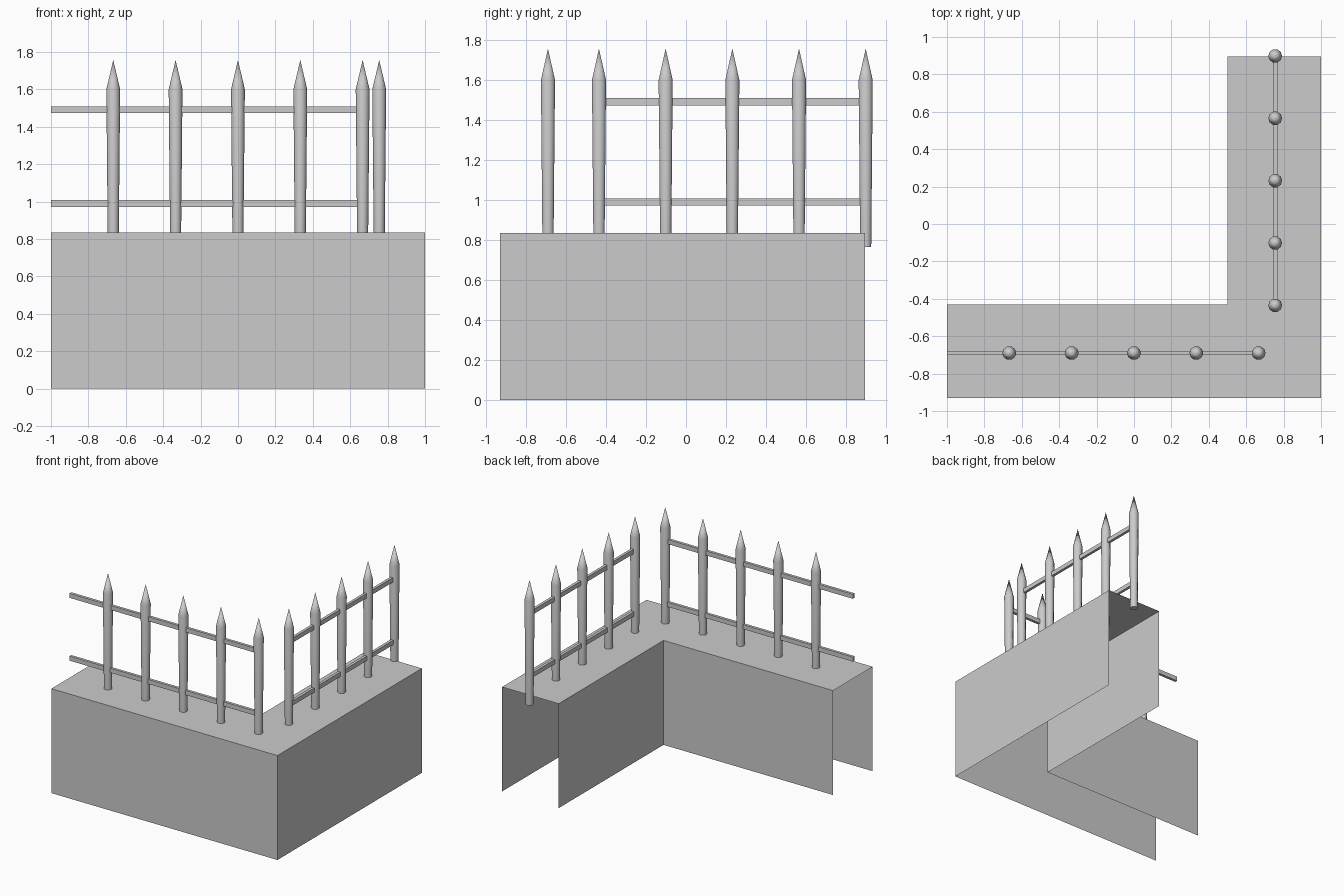
import bpy, bmesh, math

if "Cube" in bpy.data.objects:
    bpy.data.objects.remove(bpy.data.objects["Cube"])

def finish(bm, name, smooth=False):
    bmesh.ops.recalc_face_normals(bm, faces=bm.faces)
    me = bpy.data.meshes.new(name)
    bm.to_mesh(me)
    bm.free()
    ob = bpy.data.objects.new(name, me)
    bpy.context.collection.objects.link(ob)
    if smooth:
        bpy.ops.object.select_all(action='DESELECT')
        ob.select_set(True)
        bpy.context.view_layer.objects.active = ob
        bpy.ops.object.shade_smooth_by_angle(angle=math.radians(50))
    return ob

# L-shaped wall: top and long sides only, open below and at both ends
TOP = 0.835
outline = [(-1, -0.93), (1, -0.93), (1, 0.895), (0.5, 0.895), (0.5, -0.43), (-1, -0.43)]
bm = bmesh.new()
low = [bm.verts.new((x, y, 0)) for x, y in outline]
high = [bm.verts.new((x, y, TOP)) for x, y in outline]
bm.faces.new(high)
for i in (0, 1, 3, 4):
    bm.faces.new((low[i], low[i + 1], high[i + 1], high[i]))
finish(bm, "corner_wall")

# Pointed iron picket: tapered shaft with a conical tip
def picket(name, x, y, sides=10):
    bm = bmesh.new()
    rings = []
    for r, z in ((0.029, 0.765), (0.037, 1.6)):
        rings.append([bm.verts.new((x + r * math.cos(2 * math.pi * k / sides),
                                    y + r * math.sin(2 * math.pi * k / sides), z))
                      for k in range(sides)])
    tip = bm.verts.new((x, y, 1.757))
    bm.faces.new(rings[0][::-1])
    for k in range(sides):
        n = (k + 1) % sides
        bm.faces.new((rings[0][k], rings[0][n], rings[1][n], rings[1][k]))
        bm.faces.new((rings[1][k], rings[1][n], tip))
    finish(bm, name, True)

# Horizontal rail between two corners
def rail(name, x0, x1, y0, y1, zc, h=0.036):
    bm = bmesh.new()
    bmesh.ops.create_cube(bm, size=1)
    for v in bm.verts:
        v.co = ((x0 + x1) / 2 + v.co.x * (x1 - x0),
                (y0 + y1) / 2 + v.co.y * (y1 - y0), zc + v.co.z * h)
    finish(bm, name)

FY, SX = -0.69, 0.755
for i in range(5):
    picket(f"front_picket_{i + 1}", -0.667 + i / 3, FY)
    picket(f"side_picket_{i + 1}", SX, -0.435 + i / 3)

for label, z in (("lower", 0.99), ("upper", 1.492)):
    rail(f"front_{label}_rail", -1, 0.66, FY - 0.011, FY + 0.011, z)
    rail(f"side_{label}_rail", SX - 0.011, SX + 0.011, -0.43, 0.895, z)
